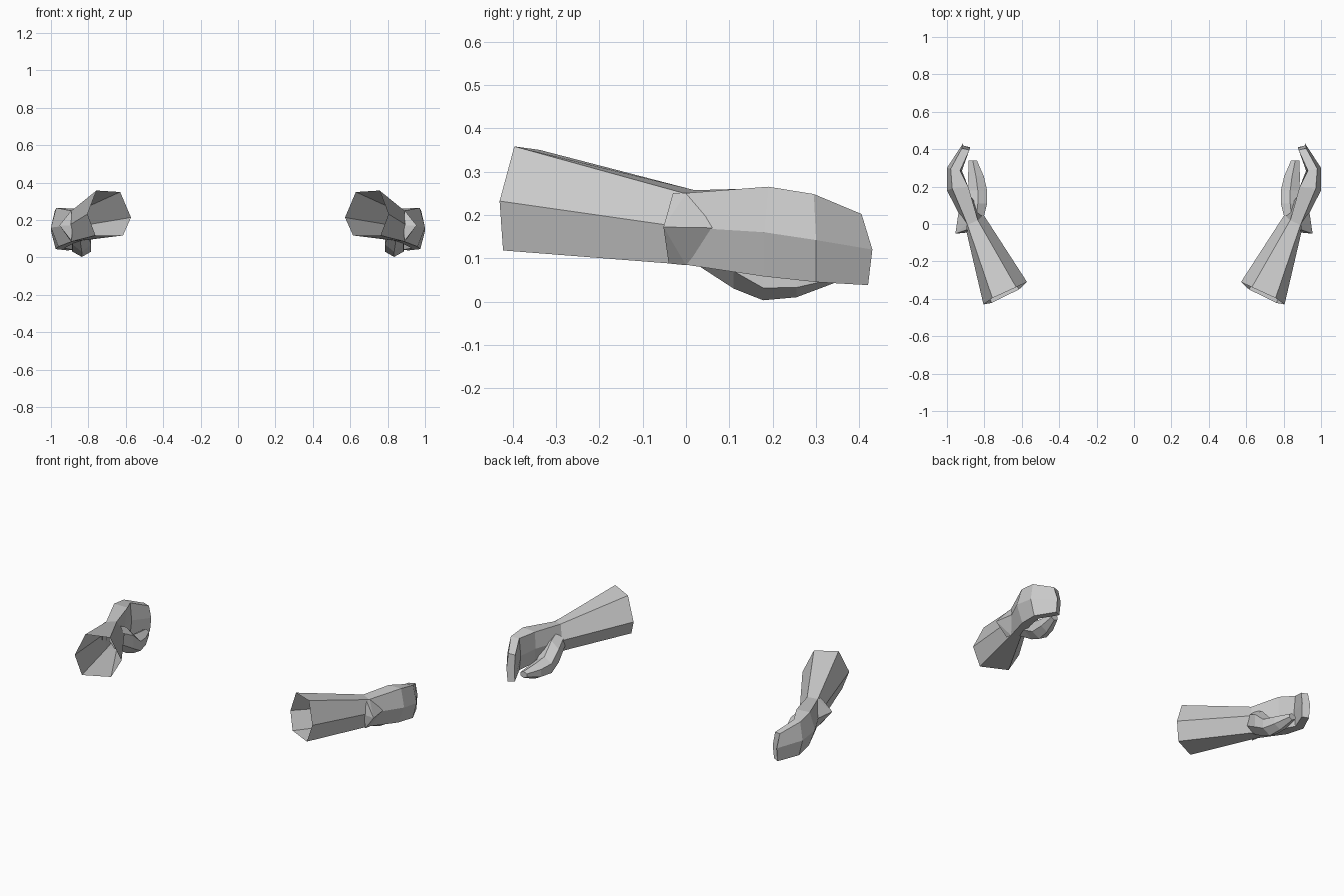
import bpy, bmesh, math

if "Cube" in bpy.data.objects:
    bpy.data.objects.remove(bpy.data.objects["Cube"])


def finish(bm, name):
    bmesh.ops.recalc_face_normals(bm, faces=bm.faces)
    mesh = bpy.data.meshes.new(name)
    bm.to_mesh(mesh)
    bm.free()
    obj = bpy.data.objects.new(name, mesh)
    bpy.context.collection.objects.link(obj)
    obj.modifiers.new("mirror", 'MIRROR')
    return obj


def loft(name, rings, cap_start=False, cap_end=False):
    bm = bmesh.new()
    loops = [[bm.verts.new(p) for p in r] for r in rings]
    n = len(rings[0])
    for a, b in zip(loops, loops[1:]):
        for i in range(n):
            j = (i + 1) % n
            bm.faces.new((a[i], a[j], b[j], b[i]))
    if cap_start:
        bm.faces.new(loops[0])
    if cap_end:
        bm.faces.new(loops[-1])
    return finish(bm, name)


# ring order: outer, top outer, top inner, inner, bottom inner, bottom outer
elbow = [(.805, -.43, .232), (.757, -.396, .358), (.63, -.338, .35),
         (.572, -.31, .214), (.615, -.35, .118), (.762, -.422, .118)]
wrist = [(.903, -.01, .172), (.89, -.005, .25), (.835, .02, .257),
         (.805, .05, .175), (.835, .02, .09), (.89, 0, .085)]
knuckle = [(1.0, .18, .16), (.972, .19, .265), (.885, .195, .262),
           (.895, .18, .15), (.90, .18, .065), (.96, .18, .058)]
finger = [(1.0, .30, .142), (.98, .295, .248), (.93, .285, .245),
          (.92, .285, .14), (.93, .285, .05), (.975, .30, .045)]
tip = [(.915, .43, .12), (.92, .405, .202), (.88, .395, .198),
       (.875, .41, .12), (.878, .402, .04), (.915, .42, .038)]

# forearm, open at the elbow
loft("forearm", [elbow, wrist])

# cupped flat hand
loft("hand", [wrist, knuckle, finger, tip], cap_end=True)

# thumb: centre, half width, half height
sections = [(.845, .01, .165, .035, .07), (.835, .11, .11, .05, .08),
            (.835, .178, .06, .05, .057), (.845, .255, .055, .042, .045),
            (.862, .34, .062, .022, .02)]
thumb = []
for x, y, z, w, h in sections:
    ring = []
    for k in range(6):
        a = math.radians(90 + 60 * k)
        ring.append((x + w / .866 * math.cos(a), y, z + h * math.sin(a)))
    thumb.append(ring)
loft("thumb", thumb, cap_start=True, cap_end=True)

# flared barb on the outer wrist
bm = bmesh.new()
peak, front, top, low, top_back, low_back, root = [bm.verts.new(p) for p in (
    (.955, -.052, .172), (.937, .07, .17), (.892, 0, .25), (.892, 0, .084),
    (.892, -.03, .25), (.89, -.04, .088), (.885, -.045, .172))]
for f in ((peak, front, top), (peak, low, front), (peak, top, top_back),
          (peak, low_back, low), (peak, top_back, root), (peak, root, low_back)):
    bm.faces.new(f)
finish(bm, "wrist_barb")
